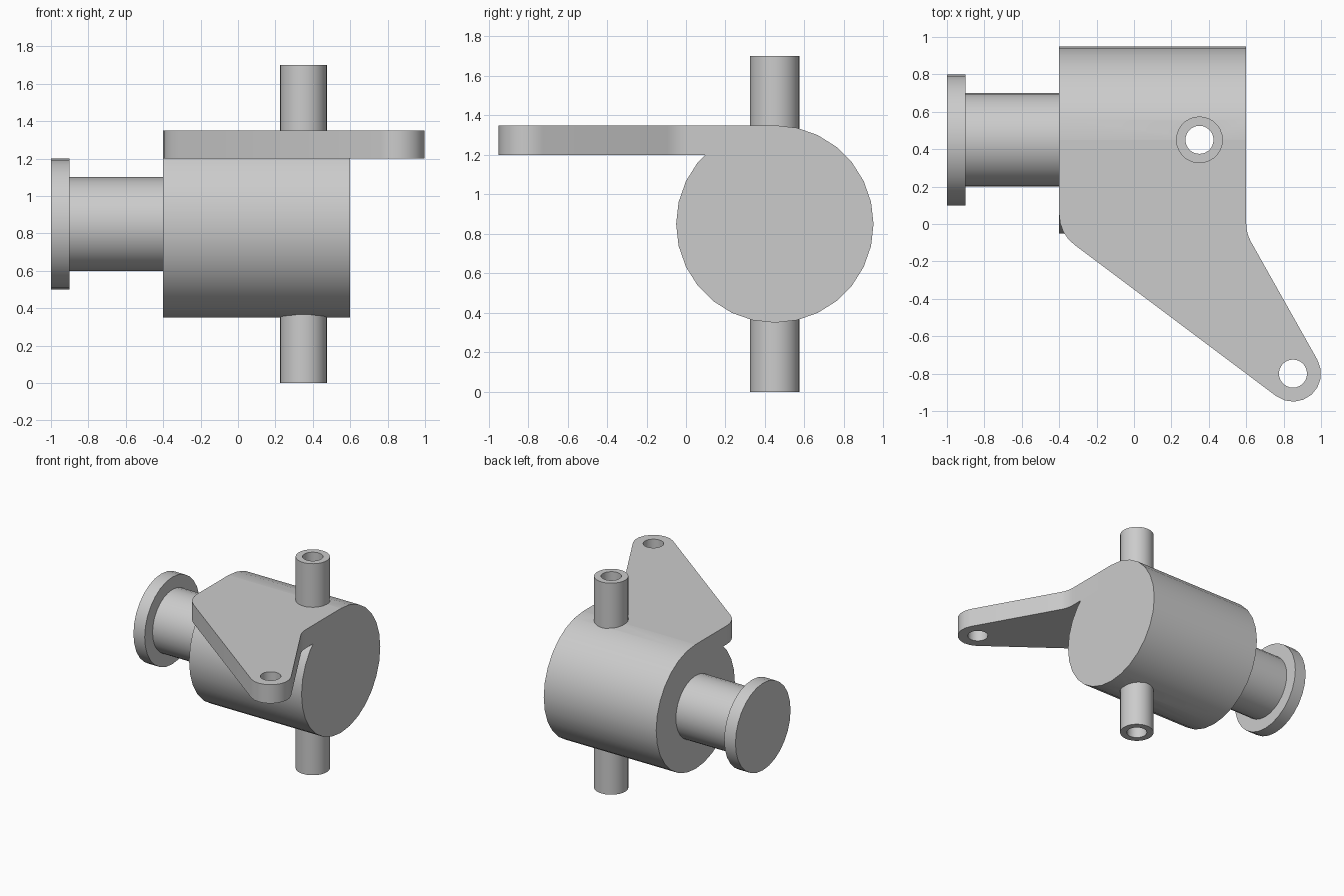
import bpy, bmesh, math
from mathutils import Vector, Matrix

cube = bpy.data.objects.get("Cube")
if cube:
    bpy.data.objects.remove(cube, do_unlink=True)

grey = bpy.data.materials.new("plain grey")
grey.use_nodes = True
grey.diffuse_color = (0.6, 0.6, 0.6, 1)
grey.node_tree.nodes["Principled BSDF"].inputs["Base Color"].default_value = grey.diffuse_color


def finish(name, bm):
    bmesh.ops.recalc_face_normals(bm, faces=bm.faces)
    mesh = bpy.data.meshes.new(name)
    bm.to_mesh(mesh)
    bm.free()
    mesh.materials.append(grey)
    ob = bpy.data.objects.new(name, mesh)
    bpy.context.collection.objects.link(ob)
    return ob


def cylinder(name, start, end, radius, sides=28):
    """Capped cylinder between two points."""
    start, end = Vector(start), Vector(end)
    axis = end - start
    turn = axis.to_track_quat('Z', 'Y').to_matrix().to_4x4()
    bm = bmesh.new()
    bmesh.ops.create_cone(bm, cap_ends=True, segments=sides, radius1=radius,
                          radius2=radius, depth=axis.length,
                          matrix=Matrix.Translation((start + end) / 2) @ turn)
    return finish(name, bm)


def combine(ob, tool, operation):
    """Apply a boolean and remove the tool object."""
    mod = ob.modifiers.new(operation.lower(), 'BOOLEAN')
    mod.operation, mod.solver, mod.object = operation, 'EXACT', tool
    bpy.context.view_layer.objects.active = ob
    bpy.ops.object.modifier_apply(modifier=mod.name)
    bpy.data.objects.remove(tool, do_unlink=True)


def arc(centre, radius, a0, a1, steps):
    return [centre + radius * Vector((math.cos(a), math.sin(a)))
            for a in (a0 + (a1 - a0) * i / steps for i in range(steps + 1))]


# Main dimensions
LEFT, RIGHT, MID_Y, MID_Z = -0.4, 0.6, 0.45, 0.85
EYE, EYE_R, FILLET = Vector((0.85, -0.8)), 0.15, 0.2
PIN_X = 0.35


def tangent_angle(corner, side):
    """Heading from a corner to the tangent point on the eye."""
    d = EYE - corner
    return math.atan2(d.y, d.x) + side * math.asin(EYE_R / d.length)


def fillet(corner, heading):
    turn = heading + math.pi / 2
    centre = corner + Vector((FILLET, FILLET * math.tan(turn / 2)))
    return arc(centre, FILLET, math.pi, math.pi + turn, 4)


# Mounting lug outline, tapering from the housing to a rounded eye
left_corner, right_corner = Vector((LEFT, -0.05)), Vector((RIGHT, -0.05))
left_heading = tangent_angle(left_corner, -1)
right_heading = tangent_angle(right_corner, 1)
outline = [Vector((RIGHT, MID_Y)), Vector((LEFT, MID_Y))]
outline += fillet(left_corner, left_heading)
outline += arc(EYE, EYE_R, left_heading - math.pi / 2, right_heading + math.pi / 2, 8)
outline += reversed(fillet(right_corner, right_heading))

bm = bmesh.new()
face = bm.faces.new([bm.verts.new((p.x, p.y, 1.2)) for p in outline])
top = bmesh.ops.extrude_face_region(bm, geom=[face], use_keep_orig=True)["geom"]
bmesh.ops.translate(bm, vec=(0, 0, 0.15),
                    verts=[v for v in top if isinstance(v, bmesh.types.BMVert)])
lug = finish("mounting_lug", bm)

# Round housing joined with the lug, with eye hole and seat for the tube
housing = cylinder("housing_with_lug", (LEFT, MID_Y, MID_Z), (RIGHT, MID_Y, MID_Z), 0.5)
combine(housing, lug, 'UNION')
combine(housing, cylinder("eye_cutter", (EYE.x, EYE.y, 1), (EYE.x, EYE.y, 1.6), 0.075), 'DIFFERENCE')
combine(housing, cylinder("seat_cutter", (PIN_X, MID_Y, 0), (PIN_X, MID_Y, 1.7), 0.1), 'DIFFERENCE')

# Hollow vertical tube passing through the housing
tube = cylinder("vertical_tube", (PIN_X, MID_Y, 0), (PIN_X, MID_Y, 1.7), 0.125)
combine(tube, cylinder("bore_cutter", (PIN_X, MID_Y, -0.1), (PIN_X, MID_Y, 1.8), 0.075), 'DIFFERENCE')

# Side shaft with end flange
shaft = cylinder("side_shaft", (-0.9, MID_Y, MID_Z), (LEFT, MID_Y, MID_Z), 0.25)
flange = cylinder("end_flange", (-1, MID_Y, MID_Z), (-0.9, MID_Y, MID_Z), 0.35)

# Smooth round walls, crisp edges
bpy.ops.object.select_all(action='DESELECT')
for ob in (housing, tube, shaft, flange):
    ob.select_set(True)
bpy.context.view_layer.objects.active = housing
bpy.ops.object.shade_smooth_by_angle(angle=math.radians(30))
